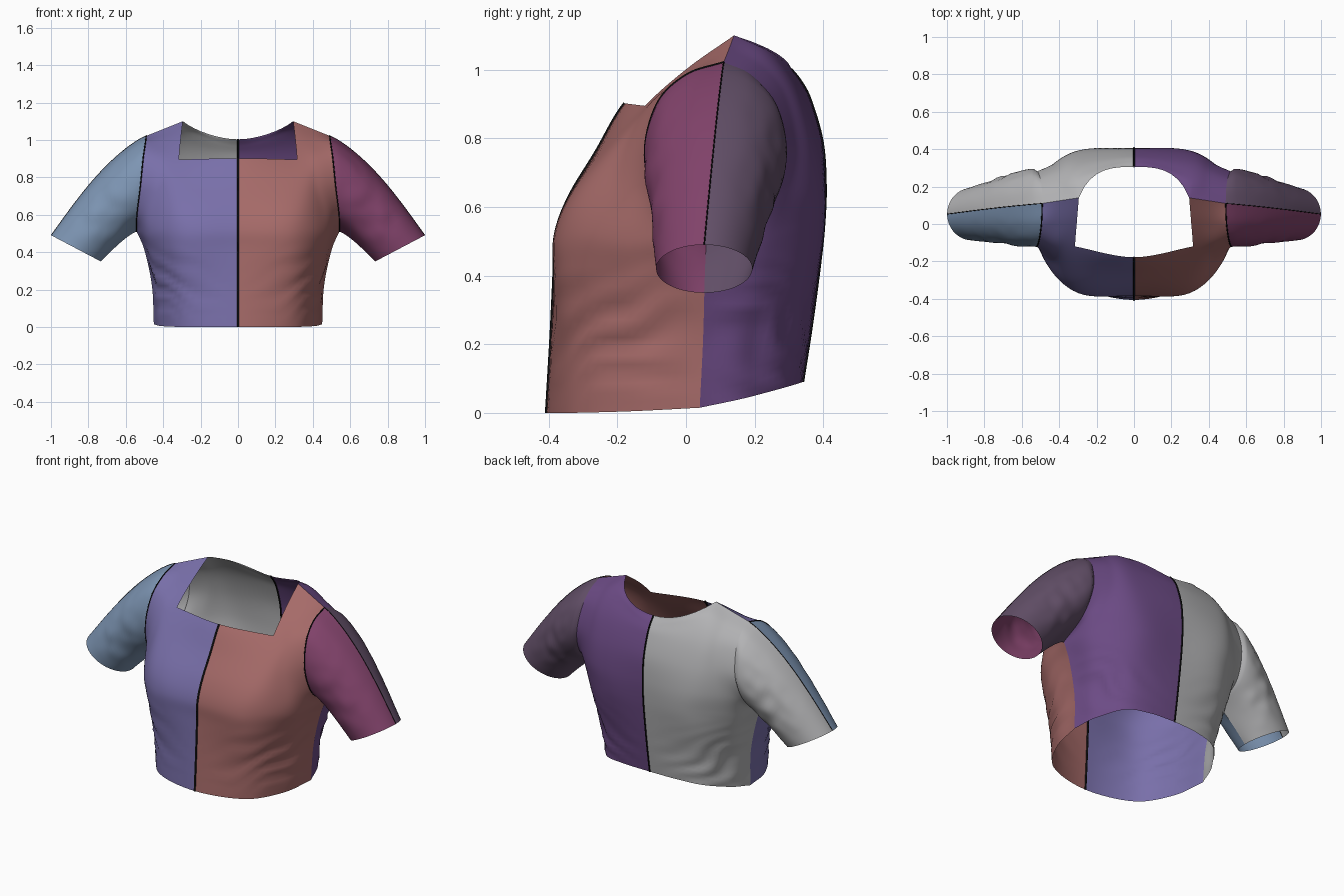
import bpy, bmesh, math
from mathutils import Vector, noise

if "Cube" in bpy.data.objects:
    bpy.data.objects.remove(bpy.data.objects["Cube"])

N = 8            # samples per spline span
UNDERARM = 3     # key row where the armhole begins
NECK_ROW = 6     # key row of the square front neckline


def material(name, rgb):
    m = bpy.data.materials.new(name)
    m.diffuse_color = (*rgb, 1)
    m.use_nodes = True
    m.node_tree.nodes["Principled BSDF"].inputs["Base Color"].default_value = m.diffuse_color
    return m


BLUE = material("violet_blue", (0.19, 0.16, 0.40))
SALMON = material("salmon", (0.38, 0.145, 0.14))
PURPLE = material("purple", (0.15, 0.07, 0.235))
GREY = material("light_grey", (0.45, 0.45, 0.46))
STEEL = material("steel_blue", (0.205, 0.30, 0.45))
PLUM = material("plum", (0.22, 0.055, 0.145))
DUSK = material("dusky_plum", (0.125, 0.08, 0.14))
BLACK = material("seam_black", (0.004, 0.004, 0.004))


def spline(p, before=None, brk=None):
    """Catmull-Rom through p; brk is a key index with a sharp corner."""
    out = []
    for i in range(len(p) - 1):
        b, c = p[i], p[i + 1]
        if i == 0 and before is not None:
            a = before
        else:
            a = p[i - 1] if i > 0 and i != brk else 2 * b - c
        d = p[i + 2] if i + 2 < len(p) and i + 1 != brk else 2 * c - b
        for k in range(N):
            t = k / N
            out.append(0.5 * (2 * b + (c - a) * t + (2 * a - 5 * b + 4 * c - d) * t * t
                              + (3 * b - a - 3 * c + d) * t ** 3))
    return out + [p[-1].copy()]


def body_grid(keys):
    """Rows hem to shoulder, columns centre to side; four key points a row."""
    cols = []
    for c in range(4):
        pts = [Vector((0, *k[:2])) if c == 0 else Vector(k[3 * c - 1:3 * c + 2]) for k in keys]
        cols.append(spline(pts, brk=UNDERARM if c == 3 else None))
    grid = []
    for i, (ctr, mid, q, e) in enumerate(zip(*cols)):
        row = spline([ctr, mid, q, e], before=Vector((-mid.x, mid.y, mid.z)))
        # towards the shoulder seam the strip straightens from the neck corner outward
        w = max(0, (i / (len(cols[0]) - 1) - 0.7) / 0.3)
        for j, p in enumerate(spline([mid, q, e])):
            row[N + j] = row[N + j].lerp(p, w)
        # diagonal folds between the bust and the side of the waist
        for j, p in enumerate(row):
            w = math.sin(math.pi * (j / (3 * N)) ** 1.4) * math.exp(-((p.z - 0.22) / 0.14) ** 2)
            f = math.sin((p.z - 0.55 * p.x) * 62 + 5 * noise.noise(p * 5))
            row[j] = p + Vector((p.x, p.y - 0.05, 0)).normalized() * (0.008 * w * f)
        grid.append(row)
    return grid


# key rows: centre y z, neck column x y z, side column x y z, edge x y z
front = body_grid([
    (-.406, .0, .28, -.335, .0, .41, -.155, .005, .45, .04, .015),
    (-.393, .22, .29, -.338, .22, .425, -.155, .22, .46, .05, .22),
    (-.384, .41, .30, -.363, .41, .46, -.18, .41, .50, .055, .41),
    (-.380, .52, .30, -.366, .52, .475, -.20, .51, .542, .06, .51),
    (-.34, .63, .31, -.325, .63, .465, -.195, .62, .54, -.075, .60),
    (-.262, .76, .31, -.235, .76, .43, -.18, .755, .522, -.12, .75),
    (-.178, .902, .315, -.12, .895, .42, -.108, .895, .507, -.085, .90),
    (-.07, 1.0, .306, .005, 1.005, .41, .0, .985, .495, -.0, .985),
    (.06, 1.08, .295, .14, 1.10, .395, .125, 1.06, .49, .11, 1.022)])
back = body_grid([
    (.34, .09, .27, .308, .08, .40, .18, .045, .45, .04, .015),
    (.365, .25, .28, .33, .25, .415, .195, .22, .46, .05, .22),
    (.388, .42, .29, .368, .42, .455, .23, .41, .50, .055, .41),
    (.401, .54, .29, .388, .54, .475, .25, .52, .542, .06, .51),
    (.406, .66, .30, .392, .66, .465, .295, .64, .54, .212, .60),
    (.397, .79, .30, .372, .80, .43, .318, .78, .521, .28, .75),
    (.363, .91, .30, .32, .945, .41, .285, .925, .503, .252, .905),
    (.335, .965, .30, .24, 1.05, .405, .218, 1.01, .493, .19, .985),
    (.305, 1.003, .295, .14, 1.10, .395, .125, 1.06, .49, .11, 1.022)])

# round out the back neckline
last = len(back) - 1
for i, row in enumerate(back):
    w = max(0, (i / last - 0.8) / 0.2) ** 2
    for j in range(N):
        t = j / N
        row[j] += Vector((0, 0.42, -0.13)) * (w * t * t * (1 - t))


def sleeve_grid(body, sign):
    """Half sleeve from the armhole edge of a body panel to a tilted oval cuff."""
    hole = [r[-1] for r in body[UNDERARM * N:]]
    steps, grid = 24, []
    fullness = .006 if sign < 0 else .026
    for i, a in enumerate(hole):
        s = i / (len(hole) - 1)
        phi = math.pi * s
        top = (1 - math.cos(phi)) / 2
        cuff = Vector((.866 - .133 * math.cos(phi), .053 + sign * .14 * math.sin(phi),
                       .42 - .07 * math.cos(phi)))
        row = []
        for k in range(steps + 1):
            t = k / steps
            hump = math.sin(math.pi * t ** 0.75)
            p = a.lerp(cuff, t) + Vector((.75, 0, .65)) * (.044 * top * hump)
            p.y += sign * fullness * math.sin(math.pi * t ** 0.45) * math.sin(phi)
            p.z += .014 * hump * (1 - top)
            p.y += sign * .009 * noise.noise(p * 14) * math.sin(phi) * math.sin(math.pi * t)
            row.append(p)
        grid.append(row)
    return grid


def panel(name, grid, side, flip, mat, skip=lambda i, j: False):
    cols = len(grid[0])
    verts = [(p.x * side, p.y, p.z) for row in grid for p in row]
    faces = []
    for i in range(len(grid) - 1):
        for j in range(cols - 1):
            if skip(i, j):
                continue
            a = i * cols + j
            f = (a, a + 1, a + cols + 1, a + cols)
            faces.append(f[::-1] if flip != (side < 0) else f)
    me = bpy.data.meshes.new(name)
    me.from_pydata(verts, [], faces)
    # drop the unused points inside the neck opening
    bm = bmesh.new()
    bm.from_mesh(me)
    bmesh.ops.delete(bm, geom=[v for v in bm.verts if not v.link_faces], context='VERTS')
    bm.to_mesh(me)
    bm.free()
    me.materials.append(mat)
    for f in me.polygons:
        f.use_smooth = True
    bpy.context.collection.objects.link(bpy.data.objects.new(name, me))


def seam(name, pts, side, radius):
    cu = bpy.data.curves.new(name, 'CURVE')
    cu.dimensions = '3D'
    cu.bevel_depth, cu.bevel_resolution = radius, 1
    sp = cu.splines.new('POLY')
    sp.points.add(len(pts) - 1)
    for q, p in zip(sp.points, pts):
        q.co = (p.x * side, p.y, p.z, 1)
    cu.materials.append(BLACK)
    bpy.context.collection.objects.link(bpy.data.objects.new(name, cu))


def neck_opening(i, j):
    return i >= NECK_ROW * N and j < N


sleeve_front, sleeve_back = sleeve_grid(front, -1), sleeve_grid(back, 1)

# panels and seams for both sides
for side, label, colours in ((-1, "left", (BLUE, GREY, STEEL, GREY)),
                             (1, "right", (SALMON, PURPLE, PLUM, DUSK))):
    panel("front_panel_" + label, front, side, False, colours[0], neck_opening)
    panel("back_panel_" + label, back, side, True, colours[1])
    panel("sleeve_front_" + label, sleeve_front, side, False, colours[2])
    panel("sleeve_back_" + label, sleeve_back, side, True, colours[3])
    seam("front_armhole_seam_" + label, [r[-1] for r in front[UNDERARM * N:]], side, .0035)
    seam("sleeve_seam_" + label, sleeve_front[-1], side, .002)

# centre seams
seam("centre_front_seam", [r[0] for r in front[:NECK_ROW * N + 1]], 1, .006)
seam("centre_back_seam", [r[0] for r in back], 1, .005)
